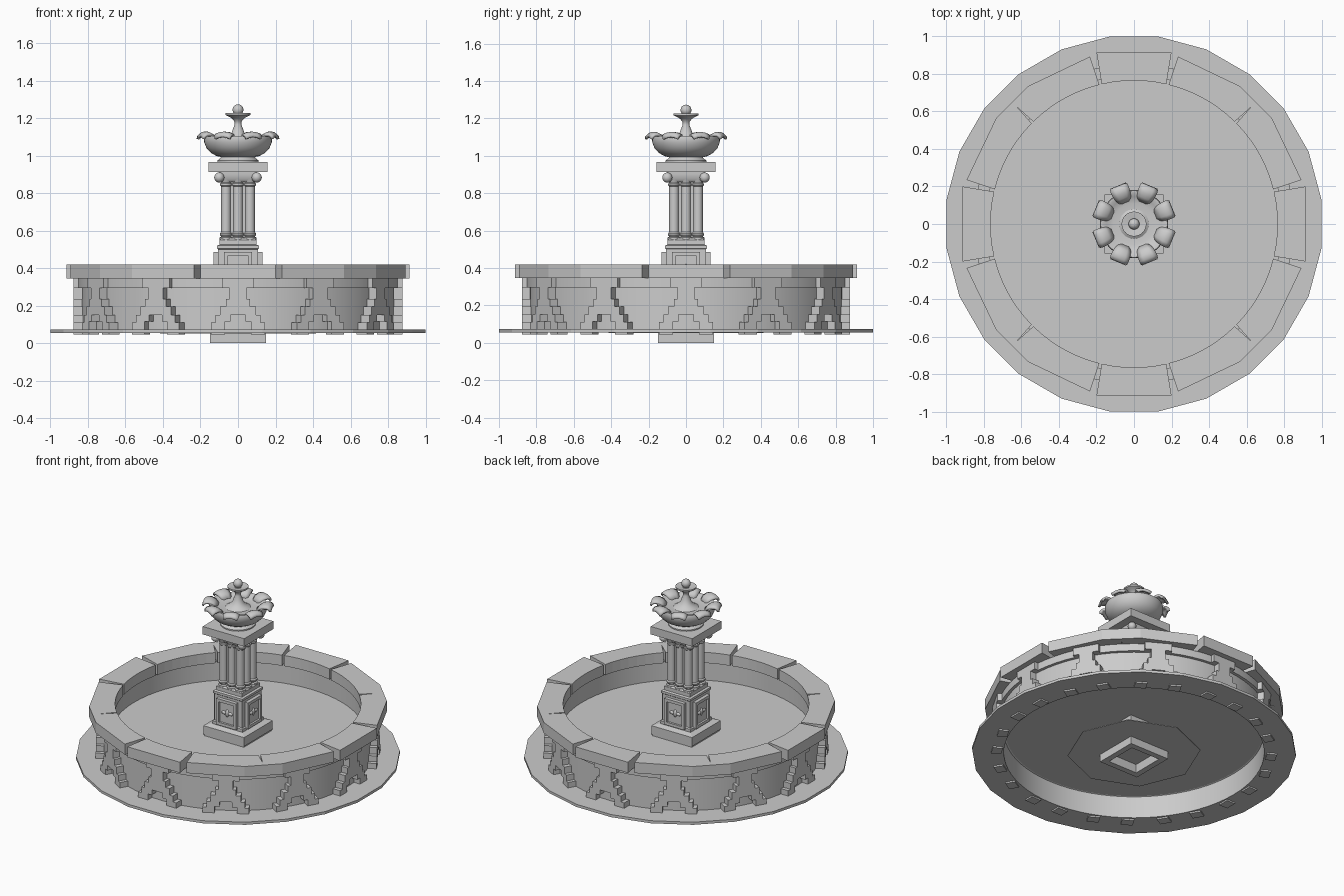
import bpy, bmesh
from math import sin, cos, pi, radians
from mathutils import Matrix, Vector

if "Cube" in bpy.data.objects:
    bpy.data.objects.remove(bpy.data.objects["Cube"])


def finish(name, bm, smooth=None):
    bmesh.ops.recalc_face_normals(bm, faces=bm.faces[:])
    me = bpy.data.meshes.new(name)
    bm.to_mesh(me)
    bm.free()
    ob = bpy.data.objects.new(name, me)
    bpy.context.collection.objects.link(ob)
    if smooth:
        bpy.ops.object.select_all(action='DESELECT')
        ob.select_set(True)
        bpy.context.view_layer.objects.active = ob
        bpy.ops.object.shade_smooth_by_angle(angle=radians(smooth))
    return ob


def lathe(bm, prof, n, phase=0.0, closed=False, at=(0, 0)):
    """Revolve (radius, z) points; open profiles get flat end caps."""
    rings = [[bm.verts.new((at[0] + r * cos(phase + 2 * pi * i / n),
                            at[1] + r * sin(phase + 2 * pi * i / n), z))
              for i in range(n)] for r, z in prof]
    pairs = list(zip(rings, rings[1:]))
    if closed:
        pairs.append((rings[-1], rings[0]))
    for a, b in pairs:
        for i in range(n):
            j = (i + 1) % n
            bm.faces.new((a[i], a[j], b[j], b[i]))
    if not closed:
        bm.faces.new(rings[0])
        bm.faces.new(rings[-1])


def prism(bm, pts, vec, mat):
    """Extrude a closed loop of 3D points along vec, then transform."""
    vec = Vector(vec)
    a = [bm.verts.new(mat @ Vector(p)) for p in pts]
    b = [bm.verts.new(mat @ (Vector(p) + vec)) for p in pts]
    bm.faces.new(a)
    bm.faces.new(b)
    for i in range(len(a)):
        j = (i + 1) % len(a)
        bm.faces.new((a[i], a[j], b[j], b[i]))


def spin(deg):
    return Matrix.Rotation(radians(deg), 4, 'Z')


def square(bm, prof):
    """Square stack of (half width, z)."""
    lathe(bm, [(h * 2 ** 0.5, z) for h, z in prof], 4, pi / 4)


# 24-sided ground ring
bm = bmesh.new()
lathe(bm, [(0.82, 0.055), (1.008, 0.055), (1.008, 0.073), (0.82, 0.073)], 24, radians(7.5), True)
finish("ground_ring", bm)

# Round basin wall with lip
bm = bmesh.new()
lathe(bm, [(0.81, 0.055), (0.835, 0.055), (0.835, 0.295), (0.855, 0.295), (0.855, 0.345),
           (0.79, 0.345), (0.79, 0.215), (0.81, 0.205)], 72, 0, True)
finish("basin_wall", bm, 30)

# Basin floor and the octagonal footing below it
bm = bmesh.new()
lathe(bm, [(0.80, 0.205), (0.80, 0.215)], 72)
finish("basin_floor", bm)
bm = bmesh.new()
lathe(bm, [(0.415, 0.052), (0.415, 0.057)], 8)
finish("octagon_footing", bm)

# Stepped corbels, twelve around the wall
half = [(0.085, 0.345), (0.085, 0.295), (0.045, 0.295), (0.045, 0.235), (0.065, 0.235),
        (0.065, 0.195), (0.095, 0.195), (0.095, 0.15), (0.12, 0.15), (0.12, 0.11),
        (0.145, 0.11), (0.145, 0.045), (0.07, 0.045), (0.07, 0.115), (0.04, 0.115), (0.04, 0.15)]
loop = half + [(-x, z) for x, z in reversed(half)]
bm = bmesh.new()
for k in range(12):
    prism(bm, [(x, -0.815, z) for x, z in loop], (0, -0.063, 0), spin(30 * k))
finish("stepped_corbels", bm)


# Coping stones: four straight, four corner stones with a crack
def arc(a0, a1, n, r=0.765):
    return [(r * cos(radians(a0 + (a1 - a0) * i / n)),
             r * sin(radians(a0 + (a1 - a0) * i / n))) for i in range(n + 1)]


straight = arc(77, 103, 6) + [(-0.2, 0.915), (0.2, 0.915)]
corner = (arc(14, 44.5, 7) + [(0.622, 0.622)] + arc(45.5, 76, 7)
          + [(0.235, 0.893), (0.565, 0.735), (0.735, 0.565), (0.893, 0.235)])
bm = bmesh.new()
for k in range(4):
    for stone in (straight, corner):
        prism(bm, [(x, y, 0.345) for x, y in stone], (0, 0, 0.073), spin(90 * k))
finish("coping_stones", bm)

# Hollow foot, plinth and pedestal block
bm = bmesh.new()
square(bm, [(0.10, 0.06), (0.11, 0.0), (0.15, 0.0), (0.15, 0.225),
            (0.155, 0.225), (0.155, 0.285), (0.12, 0.295)])
finish("foot_plinth", bm)
bm = bmesh.new()
square(bm, [(0.115, 0.285), (0.115, 0.315), (0.106, 0.32), (0.106, 0.50), (0.112, 0.505),
            (0.112, 0.52), (0.098, 0.525), (0.098, 0.55), (0.088, 0.56)])
finish("pedestal_block", bm)

# Framed panels with a flower ornament on each side of the block
bm = bmesh.new()
for k in range(4):
    m = spin(90 * k)
    for x0, x1, z0, z1, d in [(-0.075, -0.057, 0.305, 0.485, 0.13), (0.057, 0.075, 0.305, 0.485, 0.13),
                              (-0.06, 0.06, 0.305, 0.325, 0.13), (-0.06, 0.06, 0.465, 0.485, 0.13),
                              (-0.06, 0.06, 0.32, 0.47, 0.116)]:
        prism(bm, [(x0, -0.1, z0), (x1, -0.1, z0), (x1, -0.1, z1), (x0, -0.1, z1)],
              (0, 0.1 - d, 0), m)
    for dx, w, h in [(-0.024, 0.018, 0.012), (0.024, 0.018, 0.012), (0, 0.013, 0.026)]:
        bmesh.ops.create_icosphere(bm, subdivisions=2, radius=1, matrix=m
                                   @ Matrix.Translation((dx, -0.116, 0.395))
                                   @ Matrix.Diagonal((w, 0.01, h, 1)))
finish("panels", bm, 30)

# Clustered shaft: square core with eight round columns
bm = bmesh.new()
square(bm, [(0.068, 0.54), (0.068, 0.87)])
shaft = [(0.034, 0.55), (0.034, 0.562), (0.026, 0.568), (0.032, 0.576), (0.032, 0.584),
         (0.026, 0.592), (0.026, 0.835), (0.031, 0.84), (0.031, 0.85), (0.027, 0.855), (0.034, 0.875)]
for x in (-1, 0, 1):
    for y in (-1, 0, 1):
        if x or y:
            lathe(bm, shaft, 16, at=(0.064 * x, 0.064 * y))
finish("column_cluster", bm, 35)

# Capital with corner scrolls and the square slab
bm = bmesh.new()
square(bm, [(0.085, 0.86), (0.098, 0.875), (0.102, 0.90), (0.102, 0.92)])
for x in (-1, 1):
    for y in (-1, 1):
        bmesh.ops.create_uvsphere(bm, u_segments=16, v_segments=10, radius=0.027,
                                  matrix=Matrix.Translation((0.1 * x, 0.1 * y, 0.883)))
finish("capital", bm, 40)
bm = bmesh.new()
square(bm, [(0.158, 0.912), (0.158, 0.966)])
finish("top_slab", bm)

# Upper bowl
bm = bmesh.new()
lathe(bm, [(0.11, 0.964), (0.11, 0.974), (0.095, 0.985), (0.09, 0.992), (0.115, 0.998),
           (0.145, 1.015), (0.168, 1.04), (0.18, 1.07), (0.182, 1.095), (0.178, 1.105),
           (0.165, 1.105), (0.145, 1.092), (0.11, 1.082), (0.05, 1.085)], 48)
finish("upper_bowl", bm, 40)

# Eight drooping petals on the bowl rim: (radius, z, half width)
rows = [(0.125, 1.09, 0.03), (0.15, 1.113, 0.042), (0.175, 1.124, 0.048),
        (0.198, 1.124, 0.05), (0.213, 1.114, 0.048), (0.218, 1.1, 0.042)]
bm = bmesh.new()
for k in range(8):
    m = spin(22.5 + 45 * k)
    grid = [[bm.verts.new(m @ Vector((r, w * t, z - 0.012 * t * t)))
             for t in (-1, -0.5, 0, 0.5, 1)] for r, z, w in rows]
    for a, b in zip(grid, grid[1:]):
        for i in range(4):
            bm.faces.new((a[i], b[i], b[i + 1], a[i + 1]))
petals = finish("bowl_petals", bm, 50)
thick = petals.modifiers.new("thickness", 'SOLIDIFY')
thick.thickness = 0.014
thick.offset = -0.5

# Spindle, small dish and ball finial
bm = bmesh.new()
lathe(bm, [(0.085, 1.08), (0.06, 1.095), (0.036, 1.115), (0.028, 1.14), (0.018, 1.165),
           (0.018, 1.18), (0.032, 1.198), (0.05, 1.208), (0.066, 1.216), (0.066, 1.226),
           (0.05, 1.224), (0.02, 1.218), (0.016, 1.23)], 32)
bmesh.ops.create_uvsphere(bm, u_segments=24, v_segments=14, radius=0.029,
                          matrix=Matrix.Translation((0, 0, 1.244)))
finish("spindle_finial", bm, 40)
